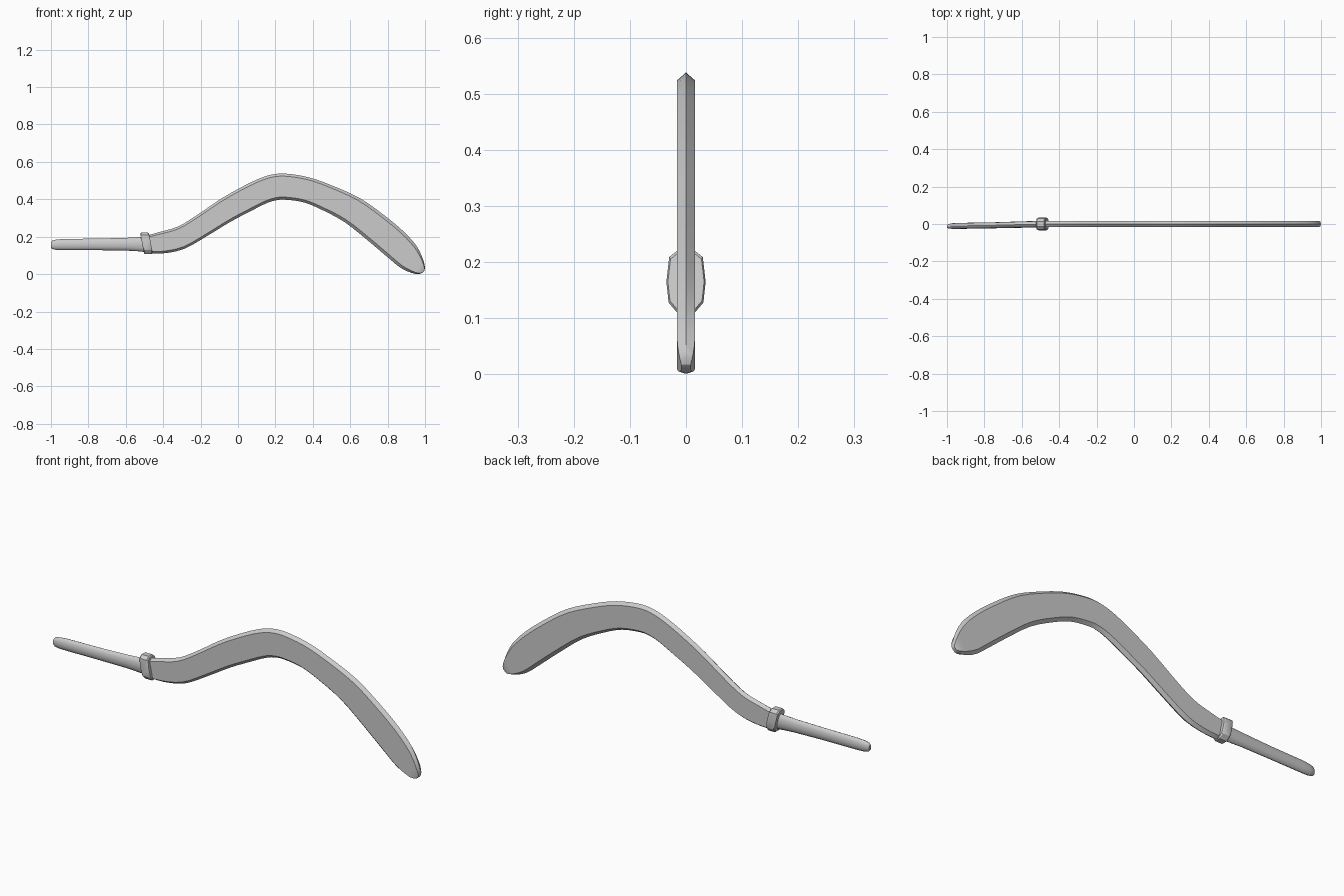
import bpy, bmesh, math
from mathutils import Vector

if "Cube" in bpy.data.objects:
    bpy.data.objects.remove(bpy.data.objects["Cube"])


def loft(name, rings, angle=35):
    """Skin closed rings of equal length and cap both ends."""
    bm = bmesh.new()
    loops = [[bm.verts.new(p) for p in ring] for ring in rings]
    n = len(loops[0])
    for a, b in zip(loops, loops[1:]):
        for i in range(n):
            j = (i + 1) % n
            bm.faces.new((a[i], a[j], b[j], b[i]))
    bm.faces.new(loops[0])
    bm.faces.new(loops[-1])
    bmesh.ops.recalc_face_normals(bm, faces=bm.faces)
    mesh = bpy.data.meshes.new(name)
    bm.to_mesh(mesh)
    bm.free()
    obj = bpy.data.objects.new(name, mesh)
    bpy.context.collection.objects.link(obj)
    bpy.context.view_layer.objects.active = obj
    obj.select_set(True)
    bpy.ops.object.shade_smooth_by_angle(angle=math.radians(angle))
    obj.select_set(False)
    return obj


def smooth_path(pts, steps=3):
    """Catmull-Rom interpolation through tuples of numbers."""
    v = [Vector(p) for p in pts]
    v = [2 * v[0] - v[1]] + v + [2 * v[-1] - v[-2]]
    out = []
    for a, b, c, d in zip(v, v[1:], v[2:], v[3:]):
        for k in range(steps):
            t = k / steps
            out.append(0.5 * (2 * b + (c - a) * t + (2 * a - 5 * b + 4 * c - d) * t**2
                              + (3 * b - a - 3 * c + d) * t**3))
    return out + [v[-2]]


# Blade: outer edge x, z and inner edge x, z at each station
stations = [
    (-.50, .203, -.50, .113), (-.42, .225, -.41, .11), (-.32, .255, -.29, .134),
    (-.22, .315, -.16, .207), (-.10, .397, -.04, .28), (.00, .455, .07, .338),
    (.10, .505, .15, .378), (.18, .532, .20, .394), (.26, .537, .25, .398),
    (.38, .517, .35, .384), (.50, .475, .45, .343), (.65, .407, .57, .278),
    (.78, .316, .69, .183), (.88, .233, .80, .09), (.95, .157, .87, .033),
    (.985, .09, .93, .006), (.999, .04, .967, .001), (.996, .018, .985, .007)]
flat = [(a, b, c, d) for a, b, c, d in stations]
tops = smooth_path([(a, 0, b) for a, b, c, d in flat])
bottoms = smooth_path([(c, 0, d) for a, b, c, d in flat])
rings = []
for top, bot in zip(tops, bottoms):
    across = bot - top
    bevel = across * min(.10, .3)
    # the body thins slightly towards the rounded tip
    half = min(.016, .006 + across.length * .13)
    side = Vector((0, half, 0))
    rings.append([top, top + bevel + side, bot - bevel + side,
                  bot, bot - bevel - side, top + bevel - side])
loft("blade", rings, 30)

# Guard: leaning collar with a barrel-shaped outline
half_outline = [(.014, .222), (.030, .209), (.035, .165), (.031, .128), (.014, .108)]
outline = half_outline + [(-y, z) for y, z in reversed(half_outline)]
rings = []
for x, s in ((-.513, .92), (-.508, 1), (-.471, 1), (-.466, .92)):
    rings.append([(x - (z - .165) * .18, y * s, .165 + (z - .165) * s)
                  for y, z in outline])
loft("guard", rings, 30)

# Handle: x, y centre, z centre, half width, half height
grip = [(-1.0, -.013, .156, .008, .014), (-.992, -.012, .157, .012, .023),
        (-.97, -.011, .157, .015, .028), (-.93, -.010, .158, .016, .030),
        (-.75, -.007, .159, .016, .031), (-.60, -.003, .160, .017, .034),
        (-.53, -.002, .160, .018, .038), (-.49, -.001, .160, .018, .043)]
rings = [[(x, yc + hy * math.cos(math.tau * i / 12), zc + hz * math.sin(math.tau * i / 12))
          for i in range(12)] for x, yc, zc, hy, hz in grip]
loft("handle", rings, 50)
